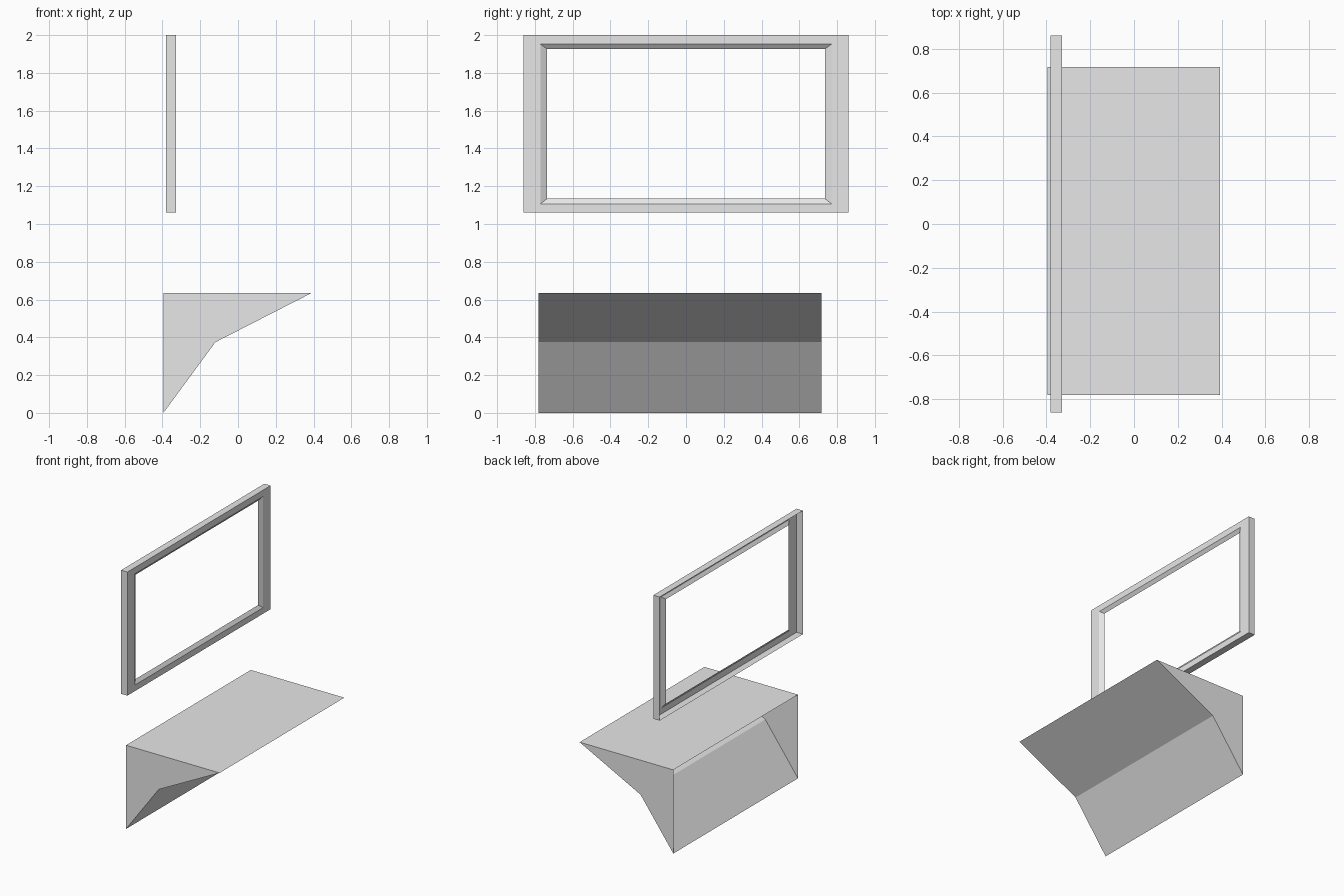
import bpy, bmesh

if "Cube" in bpy.data.objects:
    bpy.data.objects.remove(bpy.data.objects["Cube"])

grey = bpy.data.materials.new("light_grey")
grey.diffuse_color = (0.8, 0.8, 0.8, 1)
grey.use_nodes = True
grey.node_tree.nodes["Principled BSDF"].inputs["Base Color"].default_value = grey.diffuse_color


def add_object(name, bm):
    mesh = bpy.data.meshes.new(name)
    bm.to_mesh(mesh)
    bm.free()
    mesh.materials.append(grey)
    obj = bpy.data.objects.new(name, mesh)
    bpy.context.collection.objects.link(obj)
    return obj


def bridge(bm, a, b, closed=True):
    """Join two matching loops of vertices with quads."""
    n = len(a)
    for i in range(n if closed else n - 1):
        j = (i + 1) % n
        bm.faces.new((a[i], a[j], b[j], b[i]))


# Wedge shelf: bent profile extruded along y, wall side left open
profile = [(-0.395, 0.0), (-0.12, 0.374), (0.392, 0.636), (-0.395, 0.636)]
bm = bmesh.new()
near = [bm.verts.new((x, -0.78, z)) for x, z in profile]
far = [bm.verts.new((x, 0.717, z)) for x, z in profile]
bridge(bm, far, near, closed=False)
bm.faces.new(near)
bm.faces.new(far[::-1])
add_object("wedge_shelf", bm)

# Screen frame: outer wall, front border and sloped inner lip, open at the back
# Each ring is (x, half width in y, bottom z, top z)
rings = [(-0.381, 0.86, 1.061, 2.0),
         (-0.328, 0.86, 1.061, 2.0),
         (-0.328, 0.77, 1.107, 1.952),
         (-0.347, 0.736, 1.134, 1.927)]
bm = bmesh.new()
loops = [[bm.verts.new((x, y, z)) for y, z in
          ((-w, lo), (w, lo), (w, hi), (-w, hi))] for x, w, lo, hi in rings]
for a, b in zip(loops, loops[1:]):
    bridge(bm, a, b)
add_object("screen_frame", bm)
